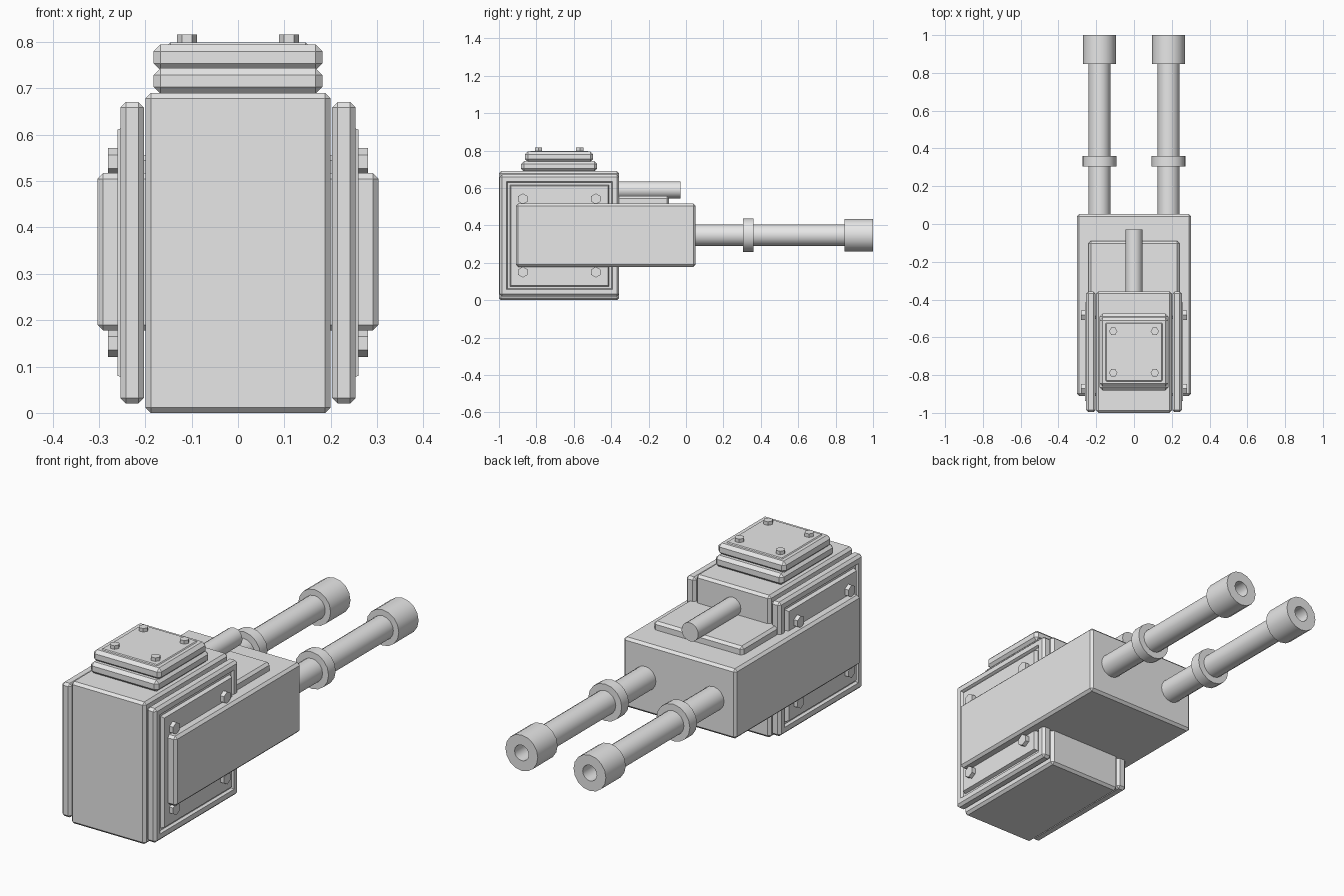
import bpy, bmesh, math
from mathutils import Matrix, Vector

cube = bpy.data.objects.get("Cube")
if cube:
    bpy.data.objects.remove(cube, do_unlink=True)

GREY = (0.8, 0.8, 0.8, 1)
metal = bpy.data.materials.new("grey metal")
metal.use_nodes = True
metal.diffuse_color = GREY
metal.node_tree.nodes["Principled BSDF"].inputs["Base Color"].default_value = GREY


def finish(name, bm, smooth=False):
    bmesh.ops.recalc_face_normals(bm, faces=bm.faces)
    mesh = bpy.data.meshes.new(name)
    bm.to_mesh(mesh)
    bm.free()
    mesh.materials.append(metal)
    obj = bpy.data.objects.new(name, mesh)
    bpy.context.collection.objects.link(obj)
    if smooth:
        bpy.ops.object.select_all(action='DESELECT')
        obj.select_set(True)
        bpy.context.view_layer.objects.active = obj
        bpy.ops.object.shade_smooth_by_angle(angle=math.radians(30))
    return obj


def box_mesh(lo, hi, chamfer):
    lo, hi = Vector(lo), Vector(hi)
    bm = bmesh.new()
    bmesh.ops.create_cube(bm, size=1)
    for v in bm.verts:
        v.co = (lo + hi) / 2 + v.co * (hi - lo)
    bmesh.ops.bevel(bm, geom=bm.edges[:], offset=chamfer, segments=1, affect='EDGES')
    return bm


def box(name, lo, hi, chamfer=0.012):
    return finish(name, box_mesh(lo, hi, chamfer))


def bolt(name, loc, axis, r, depth):
    """Hexagonal bolt head centred at loc."""
    bm = bmesh.new()
    turn = Matrix.Rotation(math.pi / 2, 4, 'Y') if axis == 'X' else Matrix()
    spin = Matrix.Rotation(math.pi / 2, 4, 'Z')
    bmesh.ops.create_cone(bm, cap_ends=True, segments=6, radius1=r, radius2=r, depth=depth,
                          matrix=Matrix.Translation(loc) @ turn @ spin)
    return finish(name, bm)


def lathe(name, x, z, profile, sides=16):
    """Revolve (radius, y) points about an axis running along y."""
    bm = bmesh.new()
    rings = []
    for r, y in profile:
        rings.append([bm.verts.new((x + r * math.cos(a), y, z + r * math.sin(a)))
                      for a in (math.tau * i / sides for i in range(sides))])
    for a, b in zip(rings, rings[1:]):
        for i in range(sides):
            j = (i + 1) % sides
            bm.faces.new((a[i], a[j], b[j], b[i]))
    bm.faces.new(rings[0])
    bm.faces.new(rings[-1])
    return finish(name, bm, smooth=True)


# Main block and the long housing wrapped round it
box("main_block", (-0.2, -1, 0), (0.2, -0.357, 0.69))
box("barrel_housing", (-0.303, -0.91, 0.178), (0.303, 0.052, 0.517))
box("housing_top_plate", (-0.24, -0.5, 0.5), (0.24, -0.09, 0.556))
lathe("top_tube", 0, 0.59, [(0.045, -0.45), (0.045, -0.03)])

# Stacked top hatch with bolts
HATCH_Y = -0.678
box("hatch_base", (-0.182, HATCH_Y - 0.203, 0.688), (0.182, HATCH_Y + 0.203, 0.744), 0.015)
box("hatch_lid", (-0.182, HATCH_Y - 0.182, 0.739), (0.182, HATCH_Y + 0.182, 0.795), 0.015)
box("hatch_cover", (-0.15, HATCH_Y - 0.155, 0.78), (0.15, HATCH_Y + 0.155, 0.799), 0.004)
for sx in (-1, 1):
    for sy in (-1, 1):
        bolt("hatch_bolt", (sx * 0.11, HATCH_Y + sy * 0.11, 0.8), 'Z', 0.022, 0.032)

for side, s in (("left", 1), ("right", -1)):
    # Side plate: rim, groove and raised centre panel cut from the outer face
    bm = box_mesh((0.203, -0.996, 0.02), (0.254, -0.357, 0.671), 0.012)
    bm.normal_update()
    outer = [max(bm.faces, key=lambda f: f.calc_center_median().x)]
    for thickness, depth in ((0.024, 0), (0.006, -0.012), (0.012, 0), (0.006, 0.018)):
        bmesh.ops.inset_region(bm, faces=outer, thickness=thickness, depth=depth,
                               use_even_offset=True)
    bmesh.ops.scale(bm, vec=(s, 1, 1), verts=bm.verts)
    finish(side + "_side_plate", bm)
    for y in (-0.872, -0.482):
        for z in (0.15, 0.542):
            bolt(side + "_side_bolt", (s * 0.264, y, z), 'X', 0.029, 0.032)

    # Barrel with collar and bored muzzle
    x, z = s * 0.183, 0.348
    lathe(side + "_barrel", x, z, [(0.058, 0), (0.058, 0.9)])
    lathe(side + "_barrel_collar", x, z, [(0.09, 0.305), (0.09, 0.36)])
    lathe(side + "_muzzle", x, z,
          [(0.05, 0.848), (0.087, 0.848), (0.087, 1), (0.038, 1), (0.038, 0.91)])
